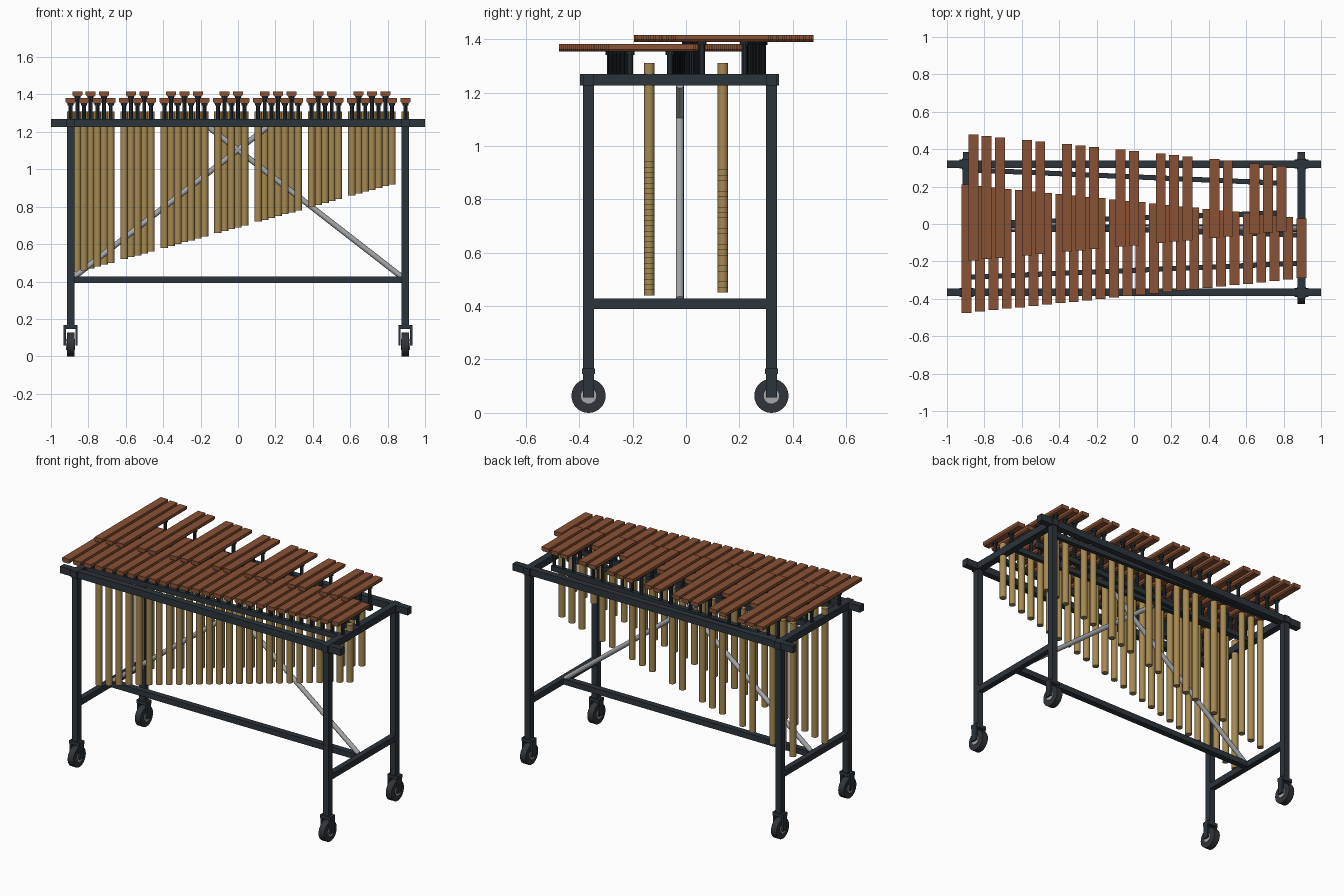
import bpy, bmesh, math
from mathutils import Vector, Matrix

if "Cube" in bpy.data.objects:
    bpy.data.objects.remove(bpy.data.objects["Cube"])


def material(name, rgb):
    m = bpy.data.materials.new(name)
    m.diffuse_color = (*rgb, 1)
    m.use_nodes = True
    m.node_tree.nodes["Principled BSDF"].inputs["Base Color"].default_value = m.diffuse_color
    return m


WOOD = material("reddish wood", (0.25, 0.085, 0.036))
DARK = material("dark frame paint", (0.025, 0.035, 0.043))
BRASS = material("brass", (0.38, 0.25, 0.085))
STEEL = material("steel", (0.38, 0.39, 0.40))
RUBBER = material("rubber", (0.03, 0.036, 0.042))


def finish(name, bm, mat, smooth=False):
    bmesh.ops.recalc_face_normals(bm, faces=bm.faces)
    me = bpy.data.meshes.new(name)
    bm.to_mesh(me)
    bm.free()
    me.materials.append(mat)
    ob = bpy.data.objects.new(name, me)
    bpy.context.collection.objects.link(ob)
    if smooth:
        bpy.ops.object.select_all(action='DESELECT')
        ob.select_set(True)
        bpy.context.view_layer.objects.active = ob
        bpy.ops.object.shade_smooth_by_angle(angle=math.radians(35))
    return ob


def add_box(bm, x0, x1, y0, y1, z0, z1):
    m = Matrix.Translation(((x0 + x1) / 2, (y0 + y1) / 2, (z0 + z1) / 2))
    bmesh.ops.create_cube(bm, size=1, matrix=m @ Matrix.Diagonal((x1 - x0, y1 - y0, z1 - z0, 1)))


def add_rod(bm, a, b, r, sides=16):
    a, b = Vector(a), Vector(b)
    d = b - a
    m = Matrix.Translation((a + b) / 2) @ d.to_track_quat('Z', 'Y').to_matrix().to_4x4()
    bmesh.ops.create_cone(bm, cap_ends=True, segments=sides, radius1=r, radius2=r,
                          depth=d.length, matrix=m)


def add_slant_rail(bm, x0, y0, x1, y1, w, z0, z1):
    """Square rail running between two points in plan."""
    d = Vector((x1 - x0, y1 - y0, 0))
    m = (Matrix.Translation(((x0 + x1) / 2, (y0 + y1) / 2, (z0 + z1) / 2))
         @ Matrix.Rotation(math.atan2(d.y, d.x), 4, 'Z'))
    bmesh.ops.create_cube(bm, size=1, matrix=m @ Matrix.Diagonal((d.length, w, z1 - z0, 1)))


def add_bar(bm, x, y0, y1, z0, z1):
    """Wooden bar with chamfered lower edges."""
    w, c, h = 0.0265, 0.007, 0.008
    prof = [(-w, z1), (w, z1), (w, z0 + h), (w - c, z0), (c - w, z0), (-w, z0 + h)]
    ends = [[bm.verts.new((x + px, y, pz)) for px, pz in prof] for y in (y0, y1)]
    n = len(prof)
    for e in ends:
        bm.faces.new(e)
    for i in range(n):
        j = (i + 1) % n
        bm.faces.new((ends[0][i], ends[0][j], ends[1][j], ends[1][i]))


def lerp(a, b, t):
    return a + (b - a) * t


# Layout of the two rows of bars
X0, PITCH = -0.895, 0.0716
LOWER = list(range(26))
UPPER = [k + 0.5 for k in range(24) if k not in (3, 6, 10, 13, 17, 20)]
PX, YF, YB, YM = 0.895, -0.365, 0.32, -0.023

# Wooden bars
bm = bmesh.new()
for i in LOWER:
    t = i / 25
    add_bar(bm, X0 + PITCH * i, lerp(-0.475, -0.29, t), lerp(0.21, 0.03, t), 1.353, 1.381)
finish("lower_bars", bm, WOOD)
bm = bmesh.new()
for i in UPPER:
    t = (i - 0.5) / 23
    add_bar(bm, X0 + PITCH * i, lerp(-0.195, -0.04, t), lerp(0.478, 0.31, t), 1.39, 1.416)
finish("upper_bars", bm, WOOD)

# Resonator tubes, shorter toward the right
for name, row, y in (("front_tubes", LOWER, -0.138), ("back_tubes", UPPER, 0.138)):
    bm = bmesh.new()
    for i in row:
        x = X0 + PITCH * i
        add_rod(bm, (x, y, 0.44 + 0.02 * i), (x, y, 1.31), 0.02, 20)
    finish(name, bm, BRASS, True)

# Slanted support rails with a capped peg under every bar
supports = (("lower_front_support", LOWER, -0.285, -0.21, 0.895, 1.353),
            ("lower_back_support", LOWER, 0.0, -0.06, 0.895, 1.353),
            ("upper_front_support", UPPER, 0.0, 0.06, 0.80, 1.39),
            ("upper_back_support", UPPER, 0.29, 0.218, 0.80, 1.39))
for name, row, ya, yb, xe, top in supports:
    bm = bmesh.new()
    add_slant_rail(bm, X0, ya, xe, yb, 0.027, 1.235, 1.268)
    for i in row:
        x = X0 + PITCH * i
        y = lerp(ya, yb, (x - X0) / (xe - X0))
        add_rod(bm, (x, y, 1.25), (x, y, top), 0.011, 10)
        add_rod(bm, (x, y, top - 0.012), (x, y, top), 0.017, 10)
    finish(name, bm, DARK)

# Frame: long top rails, end rails, posts and lower stretchers
bm = bmesh.new()
for y in (YF, YB):
    add_box(bm, -1, 1, y - 0.02, y + 0.02, 1.225, 1.269)
finish("top_rails", bm, DARK)
bm = bmesh.new()
for s in (-1, 1):
    x = s * PX
    add_box(bm, x - 0.022, x + 0.022, -0.397, 0.348, 1.226, 1.27)
    add_box(bm, x - 0.018, x + 0.018, YF, YB, 0.39, 0.428)
finish("end_rails", bm, DARK)
bm = bmesh.new()
add_box(bm, -PX, PX, YM - 0.019, YM + 0.019, 0.391, 0.427)
finish("lower_stretcher", bm, DARK)
bm = bmesh.new()
for x in (-PX, PX):
    for y in (YF, YB):
        add_box(bm, x - 0.02, x + 0.02, y - 0.02, y + 0.02, 0.15, 1.26)
finish("posts", bm, DARK)

# Crossed braces
bm = bmesh.new()
for s in (-1, 1):
    add_rod(bm, (s * 0.875, YM, 0.425), (-s * 0.16, YM, 1.228), 0.015, 12)
finish("cross_braces", bm, STEEL, True)

# Casters: fork, tyre and hub at each post
fork, tyre, hub = bmesh.new(), bmesh.new(), bmesh.new()
for x in (-PX, PX):
    for y in (YF, YB):
        add_box(fork, x - 0.037, x + 0.037, y - 0.024, y + 0.024, 0.145, 0.167)
        for s in (-1, 1):
            xs = x + s * 0.031
            add_box(fork, xs - 0.006, xs + 0.006, y - 0.02, y + 0.02, 0.057, 0.15)
        add_rod(tyre, (x - 0.02, y, 0.064), (x + 0.02, y, 0.064), 0.064, 32)
        add_rod(hub, (x - 0.024, y, 0.064), (x + 0.024, y, 0.064), 0.029, 20)
finish("caster_forks", fork, DARK)
finish("caster_tyres", tyre, RUBBER, True)
finish("caster_hubs", hub, STEEL, True)
